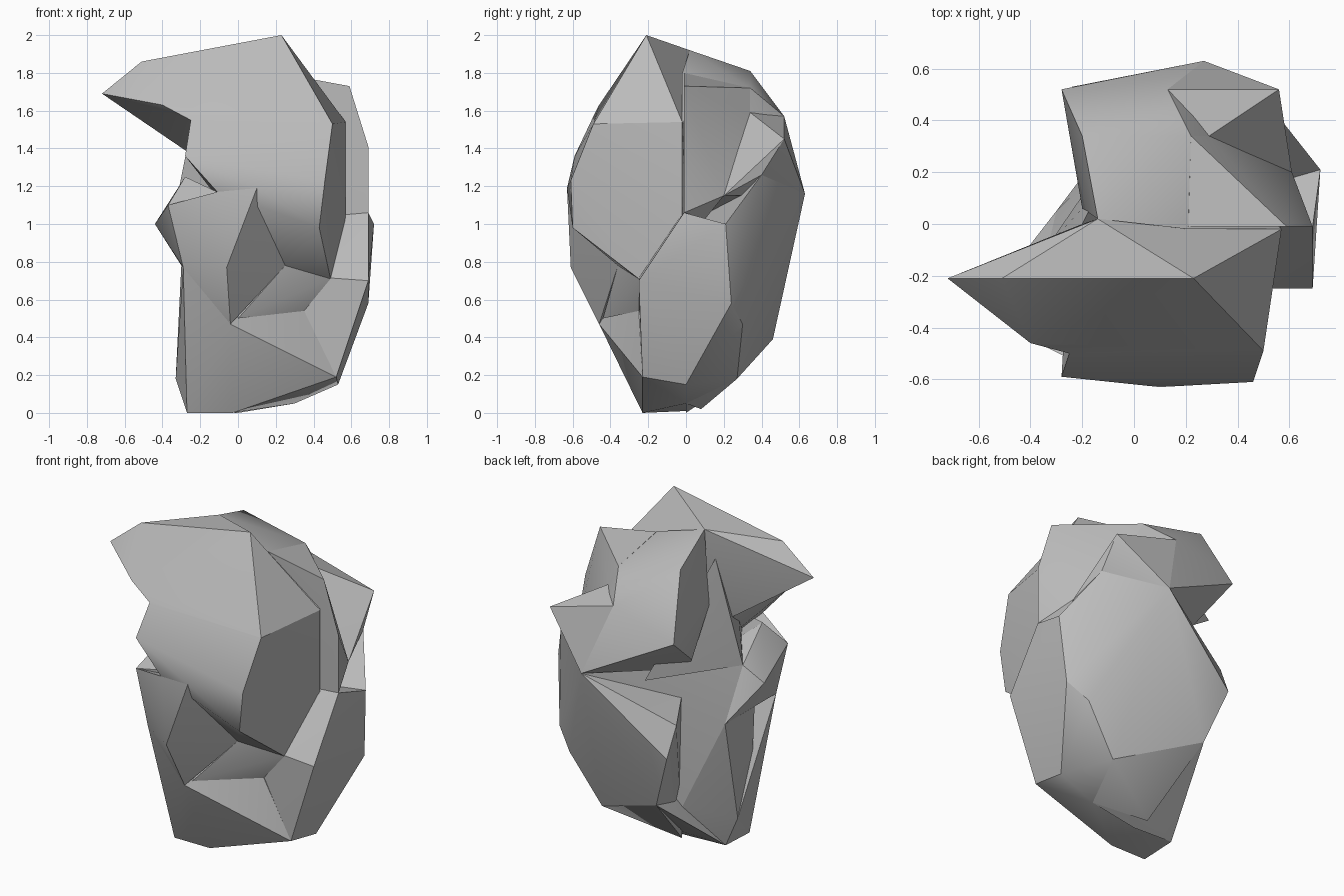
import bpy
import bmesh
import math

default_cube = bpy.data.objects.get("Cube")
if default_cube:
    bpy.data.objects.remove(default_cube, do_unlink=True)

# One plain stone grey for every part
stone_grey = bpy.data.materials.new("stone_grey")
stone_grey.use_nodes = True
colour = (.5, .5, .5, 1)
stone_grey.diffuse_color = colour
stone_grey.node_tree.nodes["Principled BSDF"].inputs["Base Color"].default_value = colour


def faceted_part(name, *corners):
    """Wrap the corner points in a faceted convex shell."""
    mesh = bpy.data.meshes.new(name)
    bm = bmesh.new()
    for corner in corners:
        bm.verts.new(corner)
    hull = bmesh.ops.convex_hull(bm, input=bm.verts)
    spare = [v for v in hull["geom_interior"] + hull["geom_unused"]
             if isinstance(v, bmesh.types.BMVert)]
    bmesh.ops.delete(bm, geom=list(set(spare)), context="VERTS")
    bmesh.ops.recalc_face_normals(bm, faces=bm.faces)
    bm.to_mesh(mesh)
    bm.free()
    mesh.materials.append(stone_grey)
    part = bpy.data.objects.new(name, mesh)
    bpy.context.collection.objects.link(part)
    bpy.ops.object.select_all(action="DESELECT")
    part.select_set(True)
    bpy.context.view_layer.objects.active = part
    bpy.ops.object.shade_smooth_by_angle(angle=math.radians(30))


# Corners shared by neighbouring parts: crest and front lobe
brow_left = (.5, -.49, 1.53)
brow_right = (-.25, -.5, 1.55)
crown_front = (.29, -.25, 1.9)
crown_back = (-.14, .02, 1.92)
shoulder = (.57, -.02, 1.54)
nose = (.1, -.63, 1.19)
cheek = (.43, -.6, .98)
jaw = (.49, -.25, .71)
notch = (-.11, -.59, 1.17)
recess = (.25, -.36, .78)
lip = (-.06, -.61, .77)
nape = (-.2, 0, 1.75)
nape_low = (-.25, -.09, 1.37)
core = (0, 0, 1)

# Back dome and left slab
back_bulge = (.27, .63, 1.16)
back_corner = (-.28, .52, 1.44)
back_ridge = (.13, .52, 1.57)
dome_left = (.22, .34, 1.72)
dome_dip = (.29, .34, 1.59)
dome_side = (-.2, .06, 1.49)
slab_dip = (.4, .21, 1.38)
slab_side = (.72, .21, 1)
slab_low = (.61, .2, 1.15)
spur_base = (.57, .4, 1.26)

# Lower body
hip_top = (.69, -.01, 1.06)
hip_front = (.69, -.25, .7)
hip_back = (.69, .24, .58)
thigh_back = (.58, .3, .47)
tail_left = (.38, .27, .18)
flap_low = (-.12, .46, .39)
chin = (-.04, -.46, .47)
chin_left = (.35, -.25, .54)
side_knob = (-.44, -.13, 1)
side_front = (-.37, -.46, 1.1)
side_ridge = (-.33, -.08, 1.1)
waist = (-.29, -.46, .77)
waist_back = (-.3, .05, .78)
groove = (-.15, .25, .31)
foot_front = (-.03, -.23, 0)
foot_right = (-.27, -.23, 0)
foot_back = (-.27, 0, .01)
foot_side = (-.33, -.03, .18)
foot_left = (.52, -.23, .19)
heel = (.53, 0, .15)
sole = (.3, 0, .05)
sole_back = (0, 0, 0)

# Swept crest with the pointed overhang
faceted_part("crest", (-.72, -.21, 1.69), (-.51, -.21, 1.86), (.23, -.21, 2),
             (-.4, -.46, 1.63), nape, nape_low, crown_front, crown_back,
             brow_left, brow_right, shoulder)

# Bulging front lobe with its flat left cheek
faceted_part("front_lobe", brow_left, brow_right, crown_front, shoulder, nose,
             cheek, jaw, notch, recess, (-.28, -.59, 1.36), nape_low,
             (.46, -.61, 1.23), (.57, -.02, 1), core)

# Rounded back dome and the neck joining it to the crest
faceted_part("back_dome", crown_back, back_corner, back_ridge, back_bulge,
             dome_left, dome_dip, dome_side, (-.2, .34, 1.81),
             (.21, -.02, 1.8), (-.18, .2, 1.2), shoulder, core)
faceted_part("neck", dome_side, side_ridge, nape, nape_low, (-.1, -.35, 1.4),
             (-.1, -.4, 1.15), (0, .4, 1.1), core)

# Slab and spur on the left
faceted_part("left_slab", (.59, -.01, 1.73), (.21, -.01, 1.8), dome_left,
             dome_dip, (.69, -.01, 1.41), slab_dip, slab_low, hip_top,
             (.56, 0, .9), core)
faceted_part("back_spur", (.56, .52, 1.45), dome_dip, back_ridge, back_bulge,
             slab_dip, slab_low, spur_base, core)

# Main lower body, its back flap and the shelf beside the flap
faceted_part("body", hip_top, hip_front, slab_side, hip_back, thigh_back,
             tail_left, heel, sole, foot_left, foot_front, foot_right,
             foot_back, foot_side, groove, (-.29, -.25, .77), waist_back, core)
faceted_part("back_flap", back_bulge, (-.25, .45, .91), (-.24, .53, .73),
             flap_low, tail_left, thigh_back, hip_back, slab_side,
             spur_base, heel, sole, (-.03, .08, .02), core)
faceted_part("back_shelf", back_bulge, side_ridge, waist_back, groove, core)
faceted_part("tail", flap_low, groove, tail_left, foot_back, sole, sole_back,
             (0, 0, .5))

# Base wedge that slopes up to the chin, and the hollow above it
faceted_part("base", chin, chin_left, foot_left, foot_front, foot_right,
             foot_side, waist, heel, (0, 0, .6))
faceted_part("hollow_floor", recess, jaw, chin_left, (0, -.44, .5), core)

# Right-hand front ridge below the nose
faceted_part("front_ridge", nose, lip, chin, waist, notch, side_front, recess,
             core)

# Side knob under the notch
faceted_part("side_knob", side_knob, side_front, side_ridge, waist, waist_back,
             (-.28, -.34, 1.25), (-.11, -.5, 1.17), core)
